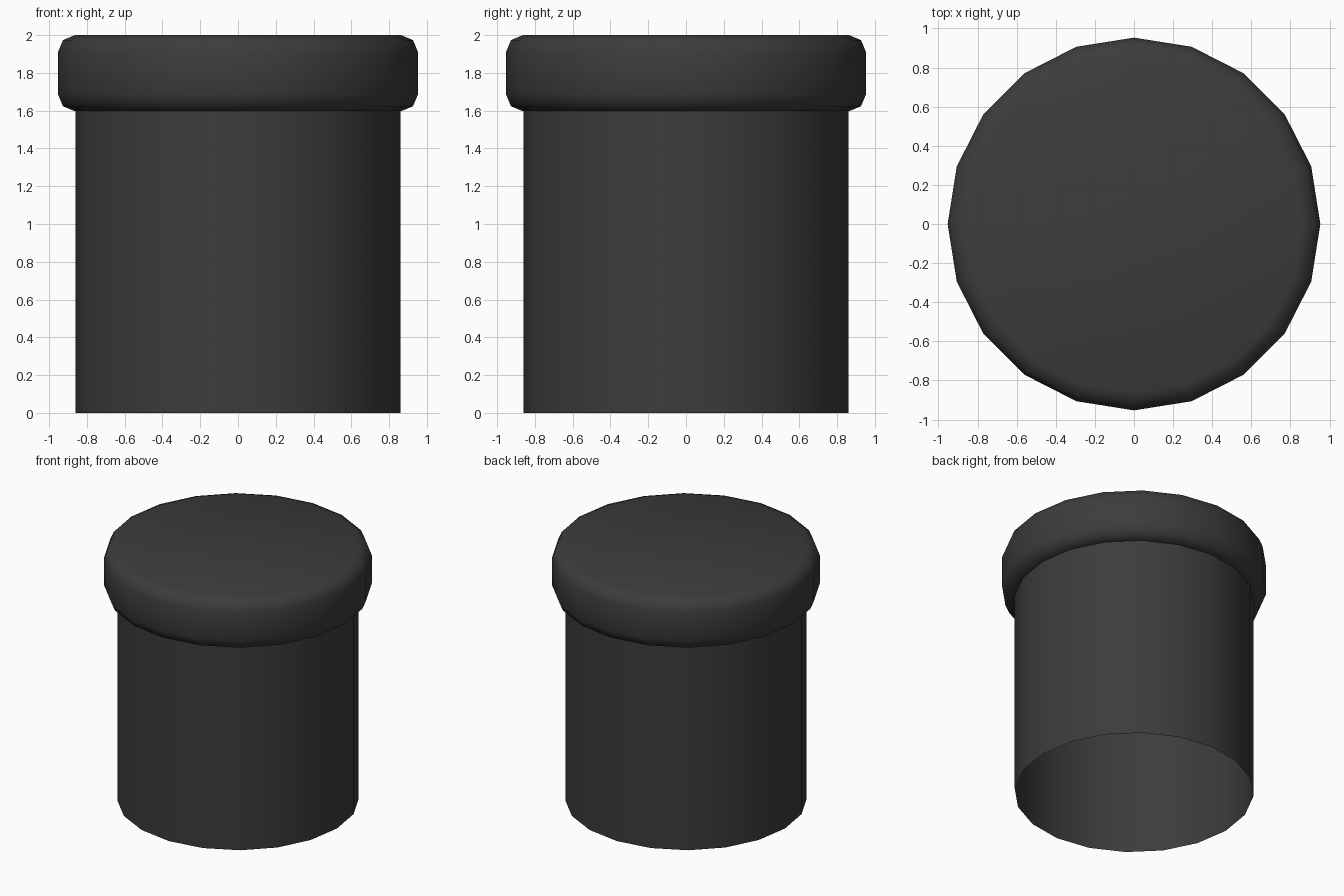
import bpy, bmesh, math

if "Cube" in bpy.data.objects:
    bpy.data.objects.remove(bpy.data.objects["Cube"])

SIDES = 20

dark = bpy.data.materials.new("dark_grey")
dark.diffuse_color = (0.045, 0.045, 0.045, 1)
dark.use_nodes = True
dark.node_tree.nodes["Principled BSDF"].inputs["Base Color"].default_value = dark.diffuse_color


def revolve(name, profile):
    """Spin an (r, z) profile into a 20-sided surface; r = 0 closes to a point."""
    bm = bmesh.new()
    verts = [bm.verts.new((r, 0, z)) for r, z in profile]
    edges = [bm.edges.new(pair) for pair in zip(verts, verts[1:])]
    bmesh.ops.spin(bm, geom=verts + edges, cent=(0, 0, 0), axis=(0, 0, 1),
                   angle=2 * math.pi, steps=SIDES)
    bmesh.ops.remove_doubles(bm, verts=bm.verts, dist=1e-4)
    bmesh.ops.recalc_face_normals(bm, faces=bm.faces)
    # An outward-facing surface has its outermost side pointing away from the axis
    side = max(bm.faces, key=lambda f: f.calc_center_median().xy.length)
    if side.normal.xy.dot(side.calc_center_median().xy) < 0:
        bmesh.ops.reverse_faces(bm, faces=bm.faces)
    mesh = bpy.data.meshes.new(name)
    bm.to_mesh(mesh)
    bm.free()
    mesh.materials.append(dark)
    obj = bpy.data.objects.new(name, mesh)
    bpy.context.collection.objects.link(obj)
    bpy.ops.object.select_all(action='DESELECT')
    obj.select_set(True)
    bpy.context.view_layer.objects.active = obj
    bpy.ops.object.shade_smooth_by_angle(angle=math.radians(50))
    return obj


# Thin tube, open at the bottom
revolve("pipe_body", [(0.86, 0), (0.86, 1.6)])

# Wide collar with rounded rims and a closed flat top
R, B, LOW, TOP = 0.953, 0.09, 1.597, 2.0
C = B * (1 - math.sqrt(0.5))
revolve("pipe_collar", [(0.86, LOW), (R - B, LOW), (R - C, LOW + C), (R, LOW + B),
                        (R, TOP - B), (R - C, TOP - C), (R - B, TOP), (0, TOP)])
